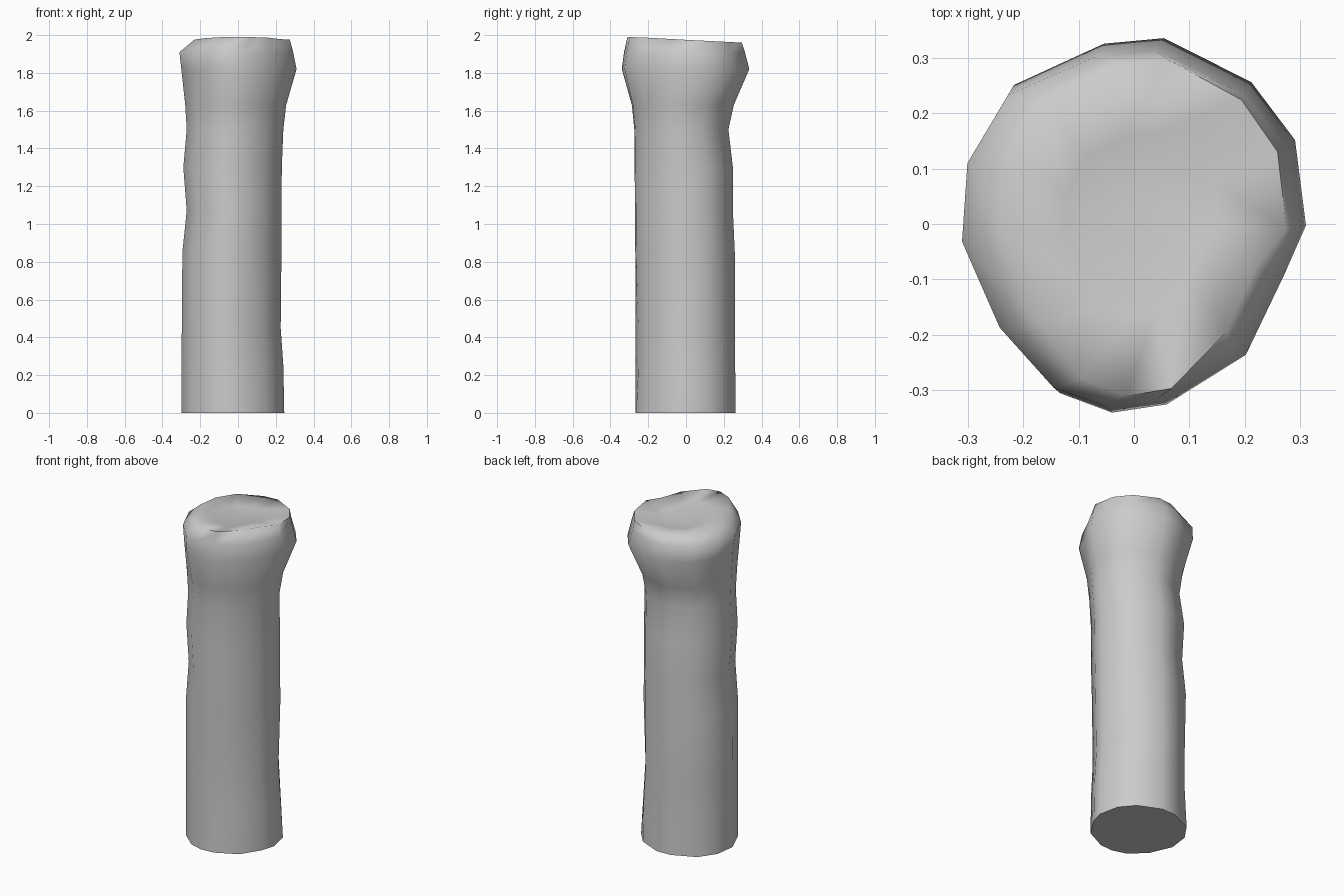
import bpy
import bmesh
from math import sin, cos, atan2
from mathutils import Vector

cube = bpy.data.objects.get("Cube")
if cube:
    bpy.data.objects.remove(cube, do_unlink=True)

grey = bpy.data.materials.new("plain grey")
grey.use_nodes = True
colour = (0.6, 0.6, 0.6, 1)
grey.diffuse_color = colour
grey.node_tree.nodes["Principled BSDF"].inputs["Base Color"].default_value = colour

# Irregular outline of the swollen head, counter-clockwise
outline = [(.31, .0), (.29, .155), (.21, .26), (.05, .34), (-.06, .33),
           (-.225, .255), (-.3, .125), (-.31, -.025), (-.24, -.19),
           (-.14, -.305), (-.045, -.34), (.055, -.325), (.2, -.235), (.27, -.09)]

# Height and extents of each section: z, x min, x max, y min, y max
sections = [(0, -.3, .245, -.27, .265), (.25, -.3, .24, -.268, .262),
            (.45, -.298, .226, -.268, .261), (.85, -.295, .23, -.27, .26),
            (1.07, -.272, .23, -.272, .25), (1.3, -.29, .232, -.273, .25),
            (1.5, -.272, .24, -.275, .226), (1.63, -.28, .255, -.288, .255),
            (1.82, -.3, .31, -.34, .335), (1.91, -.31, .292, -.328, .312)]


def lerp(a, b, t):
    return a + (b - a) * t


def ring_points(section, roundness):
    """Fit the outline to the section, blended towards an ellipse."""
    z, x0, x1, y0, y1 = section
    for x, y in outline:
        a = atan2(y, x)
        u = lerp(x / .31, cos(a), roundness)
        v = lerp(y / .34, sin(a), roundness)
        yield Vector((lerp(x0, x1, (u + 1) / 2), lerp(y0, y1, (v + 1) / 2), z))


def bridge(bm, low, high):
    n = len(low)
    for i in range(n):
        j = (i + 1) % n
        bm.faces.new((low[i], low[j], high[j], high[i]))


bm = bmesh.new()
rings = []
for k, section in enumerate(sections):
    roundness = 0 if section[0] > 1.7 else .6
    ring = [bm.verts.new(p) for p in ring_points(section, roundness)]
    # Shallow flutes near the foot
    if k in (1, 2):
        for i in (1, 5, 11):
            ring[i].co.xy *= .965
    rings.append(ring)

# Tilted rim, then a shallow dished top
rim = [bm.verts.new(p) for p in ring_points((1.975, -.23, .275, -.31, .295), 0)]
for v in rim:
    v.co.z -= .05 * v.co.y
    if v.co.x > .1 and v.co.y < -.05:
        v.co.xy *= .9
rings.append(rim)
dish = [bm.verts.new((v.co.x * .55, v.co.y * .55, 1.957 - .04 * v.co.y)) for v in rim]
rings.append(dish)
for low, high in zip(rings, rings[1:]):
    bridge(bm, low, high)

centre = bm.verts.new((0, .06, 1.94))
for i, v in enumerate(dish):
    bm.faces.new((v, dish[(i + 1) % len(dish)], centre))
bm.faces.new(list(reversed(rings[0])))
bmesh.ops.recalc_face_normals(bm, faces=bm.faces)

mesh = bpy.data.meshes.new("post")
bm.to_mesh(mesh)
bm.free()
post = bpy.data.objects.new("post", mesh)
bpy.context.collection.objects.link(post)
mesh.materials.append(grey)

# Smooth surface with a crisp foot edge
bpy.ops.object.select_all(action="DESELECT")
post.select_set(True)
bpy.context.view_layer.objects.active = post
bpy.ops.object.shade_smooth_by_angle(angle=1.45)
